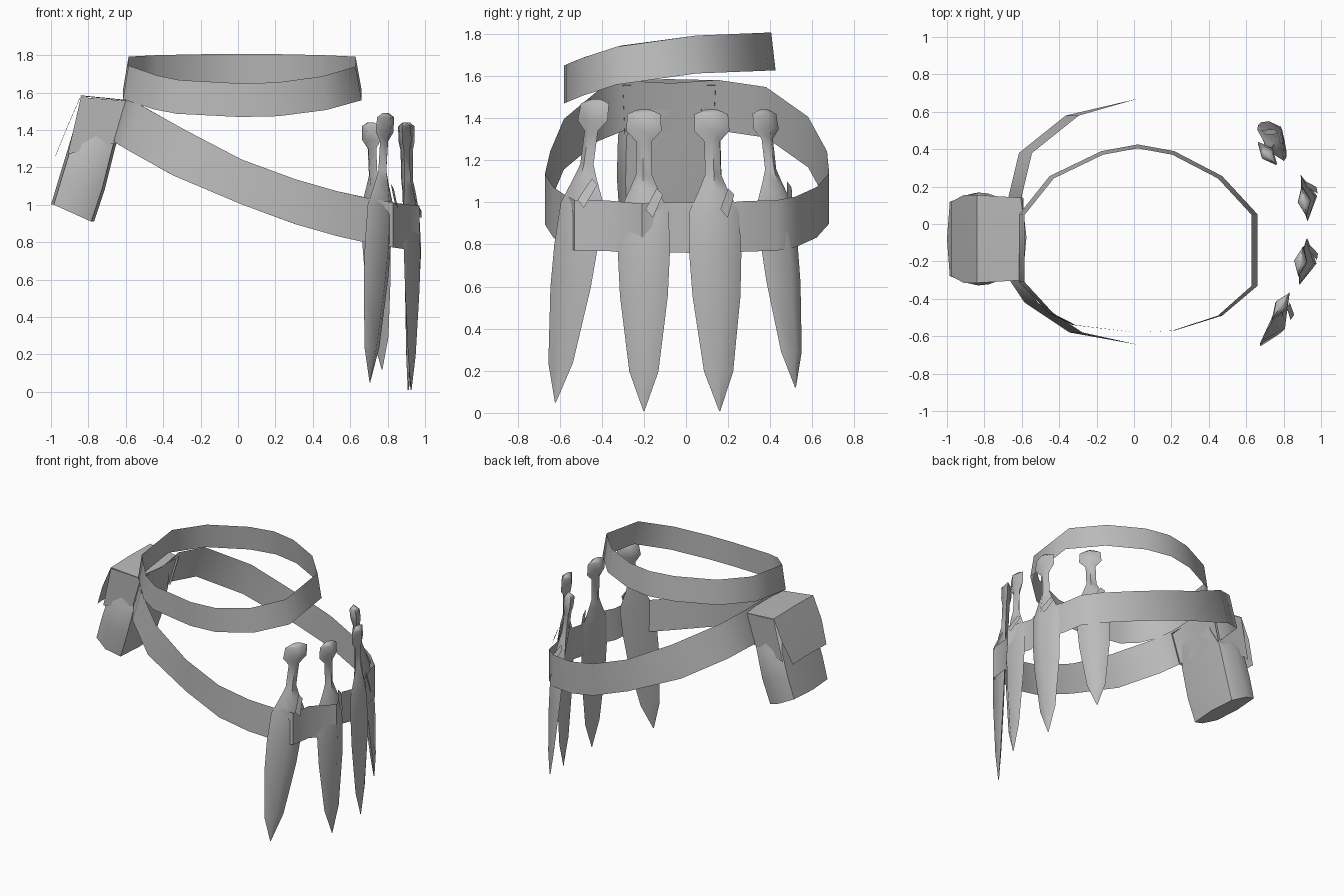
import bpy, bmesh, math
from mathutils import Vector

if "Cube" in bpy.data.objects:
    bpy.data.objects.remove(bpy.data.objects["Cube"], do_unlink=True)

grey = bpy.data.materials.new("plain_grey")
grey.use_nodes = True
grey.diffuse_color = (0.5, 0.5, 0.5, 1)
grey.node_tree.nodes["Principled BSDF"].inputs["Base Color"].default_value = (0.5, 0.5, 0.5, 1)


def loft(name, rings, closed=True, caps=False, angle=50):
    """Skin a list of equal-length point rings into one object."""
    bm = bmesh.new()
    rows = [[bm.verts.new(p) for p in ring] for ring in rings]
    n = len(rows[0])
    for a, b in zip(rows, rows[1:]):
        for i in range(n if closed else n - 1):
            j = (i + 1) % n
            bm.faces.new((a[i], a[j], b[j], b[i]))
    if caps:
        bm.faces.new(rows[0][::-1])
        bm.faces.new(rows[-1])
        bmesh.ops.recalc_face_normals(bm, faces=bm.faces)
    mesh = bpy.data.meshes.new(name)
    bm.to_mesh(mesh)
    bm.free()
    mesh.materials.append(grey)
    obj = bpy.data.objects.new(name, mesh)
    bpy.context.collection.objects.link(obj)
    bpy.ops.object.select_all(action='DESELECT')
    obj.select_set(True)
    bpy.context.view_layer.objects.active = obj
    bpy.ops.object.shade_smooth_by_angle(angle=math.radians(angle))
    return obj


# Upper belt: flares slightly toward its lower edge and dips at the front
upper = [(.01, -.58), (.21, -.57), (.46, -.49), (.645, -.33), (.645, .05), (.46, .25),
         (.21, .38), (.02, .415), (-.17, .38), (-.44, .25), (-.6, .05), (-.6, -.31),
         (-.44, -.48), (-.32, -.54)]


def upper_edge(side):
    ring = []
    for x, y in upper:
        k = 1 - side * .025
        z = 1.70 + .04 * y - .35 * min(y, 0) ** 2 + side * .09
        ring.append((x * k, y * k if y > 0 else y, z))
    return ring


loft("upper_belt", [upper_edge(-1), upper_edge(1)])

# Lower belt: slopes down to the left and bulges over the sheathed knives
lower = [(.02, -.645), (.31, -.67), (.53, -.63), (.68, -.58), (.83, -.53), (.85, -.37),
         (.97, -.21), (.895, -.04), (.955, .14), (.87, .28), (.84, .43), (.74, .52),
         (.53, .62), (.3, .68), (.02, .67), (-.33, .58), (-.58, .38), (-.635, .15),
         (-.61, -.07), (-.63, -.3), (-.55, -.42), (-.31, -.58)]


def lower_edge(side):
    ring = []
    for x, y in lower:
        z = 1.13 - .42 * x + .16 * x * x + side * .12
        ring.append((x + side * (.035 if x < -.3 else 0), y, z))
    return ring


loft("lower_belt", [lower_edge(-1), lower_edge(1)])

# Knife sections: height fraction, half width, outward and inward depth
sections = [(0, .003, .003, .003), (.13, .07, .03, .01), (.38, .115, .06, .015),
            (.52, .125, .07, .015), (.66, .12, .06, .015), (.74, .065, .04, .02),
            (.785, .038, .025, .025), (.895, .038, .025, .025), (.93, .085, .035, .035),
            (.985, .08, .035, .035), (1, .03, .01, .01)]


def knife(label, tip, top, across):
    tip, top = Vector(tip), Vector(top)
    u = Vector((across[0], across[1], 0)).normalized()
    n = Vector((u.y, -u.x, 0))
    scale = (top.z - tip.z) / 1.43
    rings = []
    for t, half, out, back in sections:
        c = tip.lerp(top, t)
        w = half * scale
        rings.append([c - u * w, c - n * back, c + u * w, c + n * out])
    loft(label + "_knife", rings, caps=True, angle=60)
    # Small slanted retaining strap at the root of the grip
    c = tip.lerp(top, .69)
    low, high = [(.02, -.03), (.055, -.07)], [(.065, .07), (.095, .04)]
    bands = []
    for out in (.02, .075):
        pts = high if out < .05 else low
        bands.append([c + u * a + n * out + Vector((0, 0, b)) for a, b in pts])
    loft(label + "_strap", bands, closed=False)


knife("front", (.705, -.62, .05), (.79, -.43, 1.49), (.56, .83))
knife("middle_front", (.925, -.2, .01), (.89, -.2, 1.44), (.16, .98))
knife("middle_back", (.91, .16, .01), (.91, .12, 1.44), (-.15, .99))
knife("back", (.77, .52, .12), (.71, .37, 1.44), (-.65, .76))

# Pouch body: narrow neck, full belly, leaning outward at the bottom
MID = -.08


def pouch_ring(x_out, z_out, x_in, z_in, half):
    ring = []
    for f, k in ((0, .9), (.5, 1.08), (1, .9)):
        x, z = x_out + (x_in - x_out) * f, z_out + (z_in - z_out) * f
        ring.append((x, MID - half * k, z))
    xm, zm = (x_out + x_in) / 2, (z_out + z_in) / 2
    ring.append((x_in + .015, MID, z_in))
    ring += [(x, 2 * MID - y, z) for x, y, z in ring[2::-1]]
    ring.append((x_out - .015, MID, z_out))
    return ring


loft("pouch_body", [pouch_ring(-.985, 1.0, -.785, .91, .22),
                    pouch_ring(-.94, 1.15, -.725, 1.09, .23),
                    pouch_ring(-.885, 1.33, -.67, 1.31, .225),
                    pouch_ring(-.85, 1.45, -.63, 1.43, .17),
                    pouch_ring(-.82, 1.55, -.61, 1.535, .16)], caps=True)

# Pouch flap: folds over the top and hangs down the outer face
flap = [(-.59, 1.555, .22), (-.84, 1.58, .235), (-.91, 1.42, .235), (-.975, 1.26, .2)]
loft("pouch_flap", [[(x, MID - h, z), (x, MID, z + .005), (x, MID + h, z)] for x, z, h in flap],
     closed=False)
# Flap sides close the gap down to the body
for label, s in (("front", -1), ("back", 1)):
    loft(label + "_flap_side", [[(-.84, MID + s * .235, 1.575), (-.59, MID + s * .22, 1.555)],
                                [(-.91, MID + s * .225, 1.27), (-.655, MID + s * .21, 1.33)]],
         closed=False)
